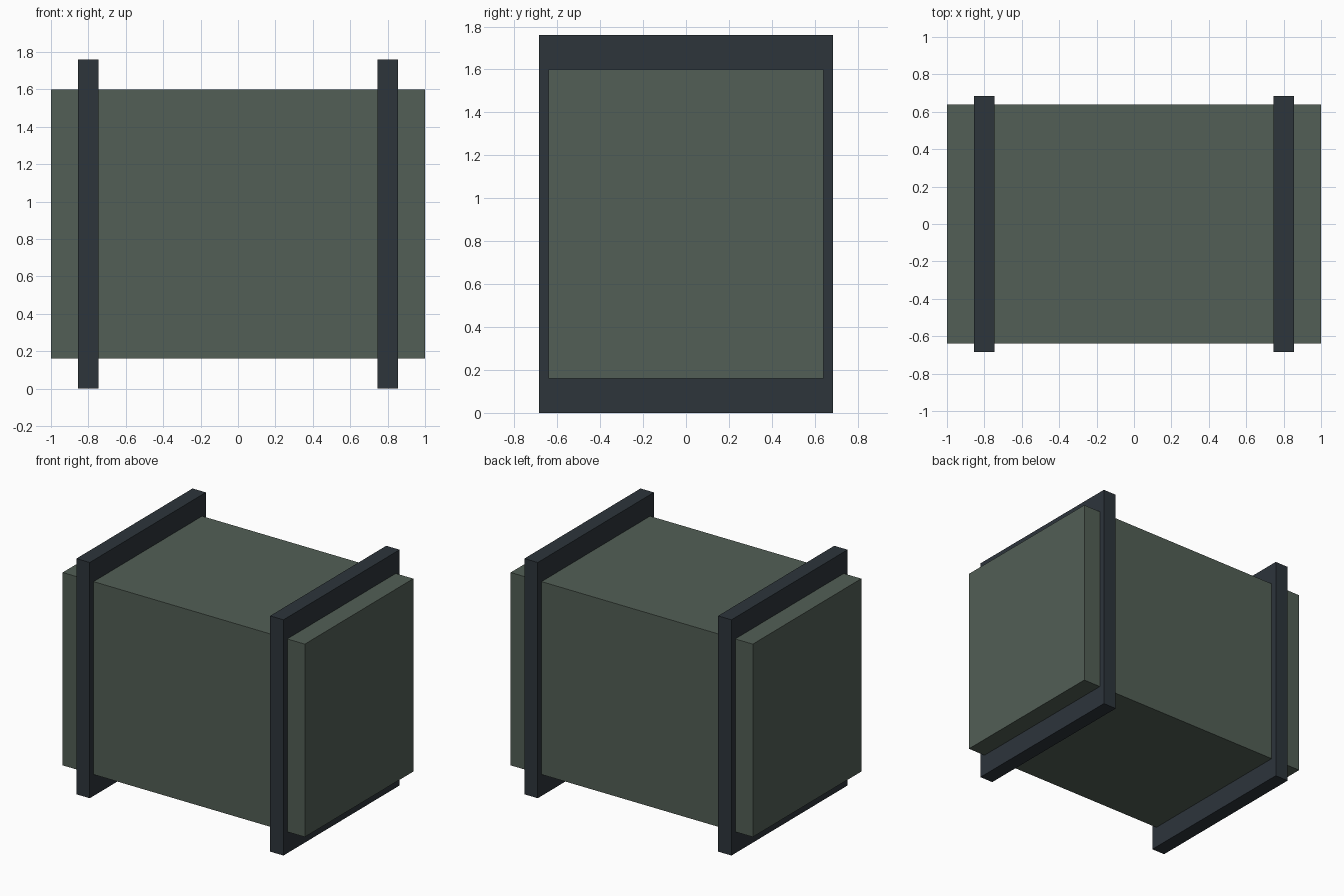
import bpy

if "Cube" in bpy.data.objects:
    bpy.data.objects.remove(bpy.data.objects["Cube"])


def material(name, rgb):
    mat = bpy.data.materials.new(name)
    mat.diffuse_color = (*rgb, 1.0)
    mat.use_nodes = True
    mat.node_tree.nodes["Principled BSDF"].inputs["Base Color"].default_value = mat.diffuse_color
    return mat


def box(name, centre, size, mat):
    bpy.ops.mesh.primitive_cube_add(size=1, location=centre)
    obj = bpy.context.object
    obj.name = name
    obj.scale = size
    bpy.ops.object.transform_apply(location=False, rotation=False, scale=True)
    obj.data.materials.append(mat)
    return obj


green = material("grey green", (0.085, 0.114, 0.092))
steel = material("dark blue grey", (0.026, 0.035, 0.044))

# Main container body, raised off the ground
box("container_body", (0, 0, 0.88), (2.0, 1.28, 1.44), green)

# Two bands that wrap the body and carry it
for side, x in (("left", -0.8), ("right", 0.8)):
    box(side + "_band", (x, 0, 0.88), (0.11, 1.37, 1.76), steel)
